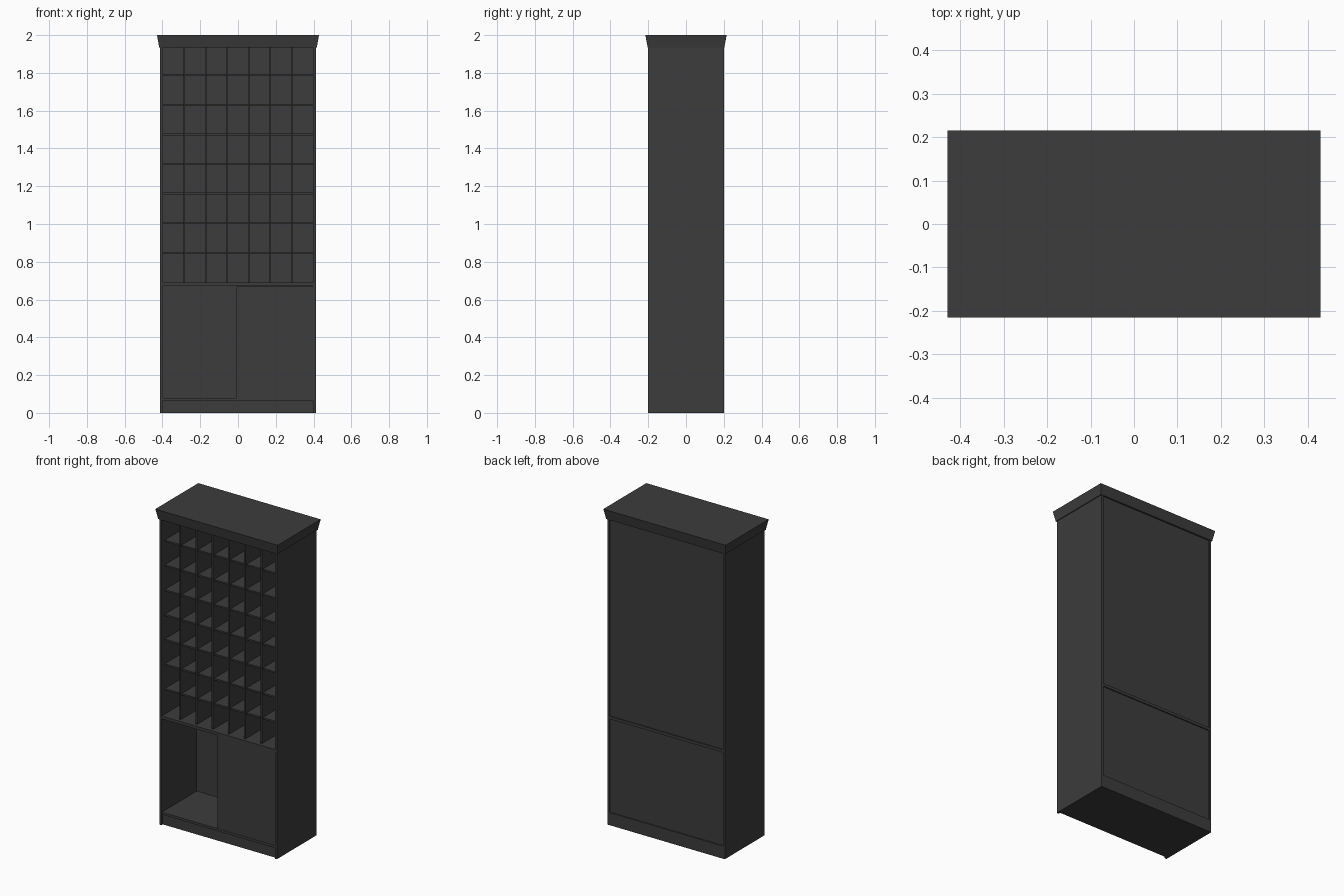
import bpy
import bmesh

cube = bpy.data.objects.get("Cube")
if cube:
    bpy.data.objects.remove(cube, do_unlink=True)

charcoal = bpy.data.materials.new("charcoal")
charcoal.use_nodes = True
COLOUR = (0.045, 0.045, 0.045, 1)
charcoal.diffuse_color = COLOUR
charcoal.node_tree.nodes["Principled BSDF"].inputs["Base Color"].default_value = COLOUR


def box(name, x, y, z, flare=0.0):
    """Box from (min, max) pairs; flare widens its top outward."""
    bm = bmesh.new()
    bmesh.ops.create_cube(bm, size=1)
    for v in bm.verts:
        sx, sy, sz = (c > 0 for c in v.co)
        grow = flare if sz else 0
        v.co = (x[sx] + (grow if sx else -grow),
                y[sy] + (grow if sy else -grow), z[sz])
    mesh = bpy.data.meshes.new(name)
    bm.to_mesh(mesh)
    bm.free()
    mesh.materials.append(charcoal)
    obj = bpy.data.objects.new(name, mesh)
    bpy.context.collection.objects.link(obj)
    return obj


HALF, INNER, DEPTH = 0.412, 0.398, 0.2
BASE, MID, TOP = 0.08, 0.69, 1.945
INSIDE = (-INNER, INNER)

# Carcass: sides, plinth with floor, middle shelf, crown
box("left_side", (INNER, HALF), (-DEPTH, DEPTH), (0, TOP))
box("right_side", (-HALF, -INNER), (-DEPTH, DEPTH), (0, TOP))
box("plinth", INSIDE, (-0.187, DEPTH), (0, BASE - 0.015))
box("cabinet_floor", INSIDE, (-0.195, DEPTH), (BASE - 0.015, BASE))
box("middle_shelf", INSIDE, (-0.197, DEPTH), (MID - 0.018, MID))
box("crown", (-0.417, 0.417), (-0.203, 0.203), (1.935, 2.0), flare=0.012)

# Recessed back panels and the single cupboard door
box("upper_back_panel", INSIDE, (0.155, 0.193), (MID, TOP))
box("lower_back_panel", INSIDE, (0.155, 0.193), (BASE, MID - 0.018))
box("cupboard_door", (-0.008, INNER), (-0.193, -0.178), (BASE, MID - 0.02))

# Pigeonhole grid: upright dividers crossed by shelves
COLUMNS, ROWS, T = 7, 8, 0.005
for i in range(1, COLUMNS):
    x = -INNER + 2 * INNER * i / COLUMNS
    box(f"divider_{i}", (x - T, x + T), (-0.175, 0.156), (MID, TOP))
for i in range(1, ROWS):
    z = MID + (TOP - MID) * i / ROWS
    box(f"grid_shelf_{i}", INSIDE, (-0.165, 0.156), (z - T, z + T))
